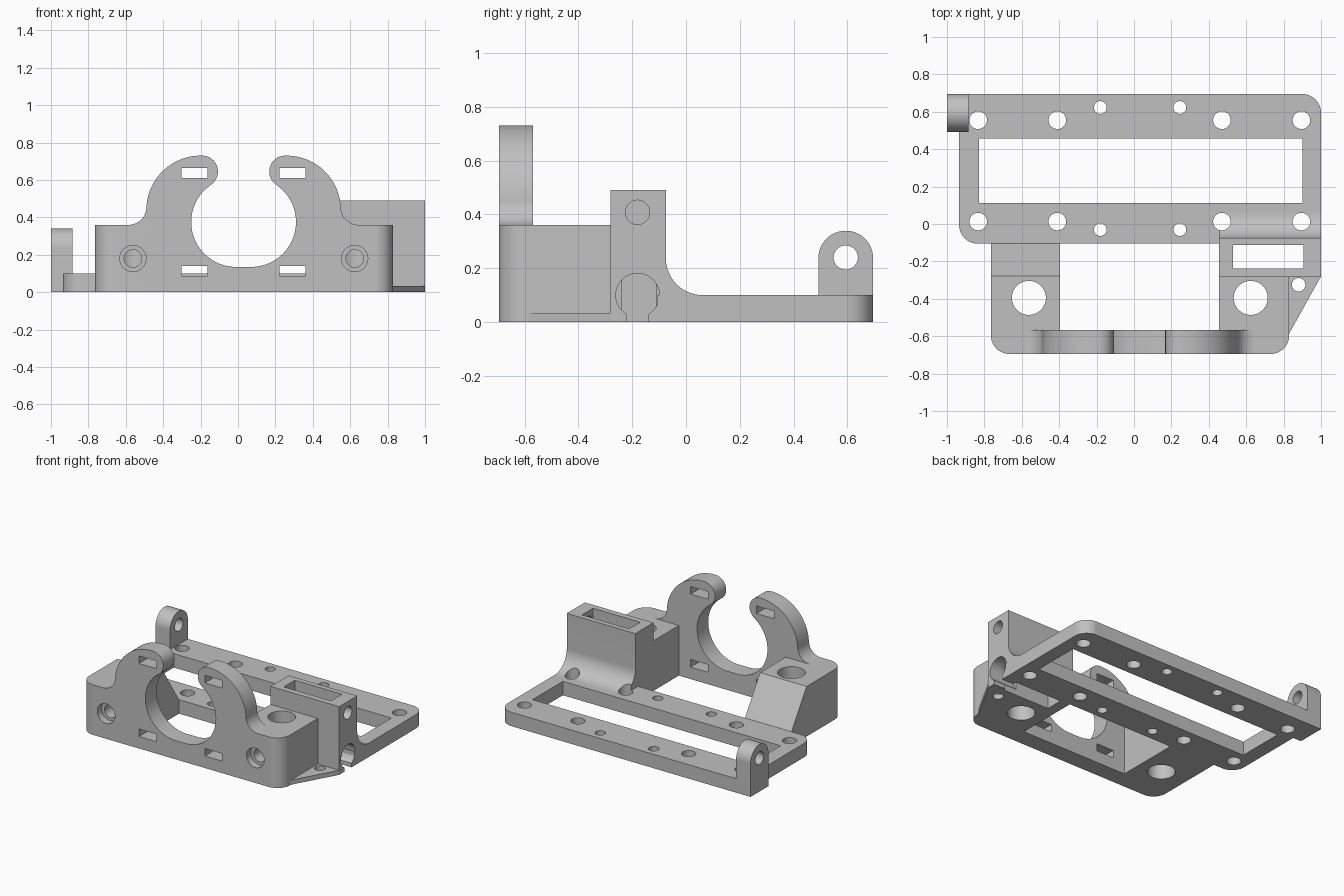
import bpy, bmesh
from math import cos, sin, radians, asin, degrees

if "Cube" in bpy.data.objects:
    bpy.data.objects.remove(bpy.data.objects["Cube"])

grey = bpy.data.materials.new("plain grey")
grey.use_nodes = True
grey.diffuse_color = (0.53, 0.53, 0.53, 1)
grey.node_tree.nodes["Principled BSDF"].inputs["Base Color"].default_value = grey.diffuse_color


def arc(u, v, r, start, end, steps=16):
    """Points along an arc, angles in degrees."""
    angles = [radians(start + (end - start) * i / steps) for i in range(steps + 1)]
    return [(u + r * cos(a), v + r * sin(a)) for a in angles]


def rect(u0, u1, v0, v1):
    return [(u0, v0), (u1, v0), (u1, v1), (u0, v1)]


def disc(u, v, r):
    return arc(u, v, r, 0, 352.5, 47)


def prism(name, outline, axis, lo, hi):
    """Extrude a 2D outline along x (y,z), y (x,z) or z (x,y)."""
    place = {"x": lambda u, v, w: (w, u, v),
             "y": lambda u, v, w: (u, w, v),
             "z": lambda u, v, w: (u, v, w)}[axis]
    bm = bmesh.new()
    face = bm.faces.new([bm.verts.new(place(u, v, lo)) for u, v in outline])
    top = bmesh.ops.extrude_face_region(bm, geom=[face])["geom"]
    moved = [g for g in top if isinstance(g, bmesh.types.BMVert)]
    bmesh.ops.translate(bm, verts=moved, vec=place(0, 0, hi - lo))
    bmesh.ops.recalc_face_normals(bm, faces=bm.faces)
    mesh = bpy.data.meshes.new(name)
    bm.to_mesh(mesh)
    bm.free()
    mesh.materials.append(grey)
    obj = bpy.data.objects.new(name, mesh)
    bpy.context.collection.objects.link(obj)
    return obj


def part(name, outline, axis, lo, hi, cuts=()):
    """Make a prism, subtract the cutter prisms, and shade it."""
    obj = prism(name, outline, axis, lo, hi)
    cutters = [prism("cutter", *cut) for cut in cuts]
    for cutter in cutters:
        cutter.hide_render = True
        mod = obj.modifiers.new("cut", "BOOLEAN")
        mod.operation, mod.solver, mod.object = "DIFFERENCE", "EXACT", cutter
    bpy.context.view_layer.update()
    graph = bpy.context.evaluated_depsgraph_get()
    mesh = bpy.data.meshes.new_from_object(obj.evaluated_get(graph))
    obj.modifiers.clear()
    obj.data = mesh
    mesh.name = name
    for cutter in cutters:
        bpy.data.objects.remove(cutter)
    bpy.ops.object.select_all(action="DESELECT")
    obj.select_set(True)
    bpy.context.view_layer.objects.active = obj
    bpy.ops.object.shade_smooth_by_angle(angle=radians(30))
    return obj


BACK, FRONT, PLATE_TOP, BLOCK_TOP = 0.695, -0.695, 0.10, 0.36

# Base plate with window and mounting holes
mount_holes = [(disc(x, y, 0.047), "z", -0.1, 0.6)
               for x in (-0.833, -0.41, 0.47, 0.895) for y in (0.013, 0.555)]
pin_holes = [(disc(x, y, 0.034), "z", -0.1, 0.6)
             for x in (-0.18, 0.245) for y in (-0.03, 0.623)]
window = (rect(-0.83, 0.9, 0.113, 0.457), "z", -0.1, 0.3)
plate = (arc(-0.835, -0.005, 0.1, 180, 270) + [(1, -0.105)]
         + arc(0.9, BACK - 0.1, 0.1, 0, 90) + [(-0.935, BACK)])
part("base_plate", plate, "z", 0, PLATE_TOP, [window] + mount_holes + pin_holes)

# Rounded lug at the back corner
lug = [(0.492, 0), (BACK, 0)] + arc(0.5935, 0.238, 0.1015, 0, 180, 32)
part("hinge_lug", lug, "x", -1, -0.885, [(disc(0.5935, 0.24, 0.045), "x", -1.1, -0.8)])

# Screw holes with counterbores, and vertical bores, shared by blocks and cradle
LEFT_X, RIGHT_X = -0.562, 0.624


def bores(x):
    return [(disc(x, 0.18, 0.07), "y", -0.8, FRONT + 0.05),
            (disc(x, 0.18, 0.047), "y", -0.8, -0.4),
            (disc(x, -0.395, 0.091), "z", -0.1, 0.5)]


# Front blocks, one with a sloped back
slope = [(-0.277, BLOCK_TOP), (-0.105, PLATE_TOP), (0, PLATE_TOP), (0, 0.5), (-0.277, 0.5)]
block = arc(-0.665, FRONT + 0.1, 0.1, 180, 270) + [(-0.395, FRONT), (-0.395, -0.105), (-0.765, -0.105)]
part("right_block", block, "z", 0, BLOCK_TOP, bores(LEFT_X) + [(slope, "x", -0.9, -0.2)])
block = [(0.455, FRONT)] + arc(0.73, FRONT + 0.1, 0.1, 270, 360) + [(0.83, -0.28), (0.455, -0.28)]
part("left_block", block, "z", 0, BLOCK_TOP, bores(RIGHT_X))

# Open ring cradle: half of the outline, mirrored about its centre line
MID = 0.03
neck = degrees(asin(0.8125))
half = ([(-0.63, 0), (-0.63, BLOCK_TOP)]
        + arc(-0.585, 0.455, 0.095, 270, 360)
        + arc(-0.2, 0.44, 0.29, 180, 90, 24)
        + arc(-0.192, 0.645, 0.085, 85, -60, 24)
        + arc(-0.01, 0.375, 0.24, 180 - neck, 270, 32))
cradle = half + [(2 * MID - u, v) for u, v in reversed(half)]
strap_slots = [(rect(x - 0.069, x + 0.069, z, z + 0.054), "y", -0.8, -0.5)
               for x in (MID - 0.262, MID + 0.262) for z in (0.086, 0.611)]
part("ring_cradle", cradle, "y", FRONT, -0.568,
     strap_slots + bores(LEFT_X)[:2] + bores(RIGHT_X)[:2])

# Slotted box with a fillet down to the plate
box = ([(-0.28, 0), (-0.1, 0), (-0.1, PLATE_TOP)]
       + arc(0.063, PLATE_TOP + 0.138, 0.138, 270, 180)
       + [(-0.075, 0.49), (-0.28, 0.49)])
keyhole = arc(-0.18, 0.1, 0.081, -60, 240, 40) + [(-0.2205, -0.05), (-0.1395, -0.05)]
part("slotted_box", box, "x", 0.455, 1,
     [(rect(0.53, 0.905, -0.237, -0.112), "z", -0.1, 0.6),
      (disc(-0.18, 0.408, 0.045), "x", 0.8, 1.1),
      (keyhole, "x", 0.8, 1.1)] + mount_holes)

# Thin triangular tab beside the box
tab = [(0.82, -0.28), (0.82, -0.6), (0.83, -0.585), (1, -0.28)]
part("corner_tab", tab, "z", 0, 0.033, [(disc(0.88, -0.325, 0.036), "z", -0.1, 0.2)])
